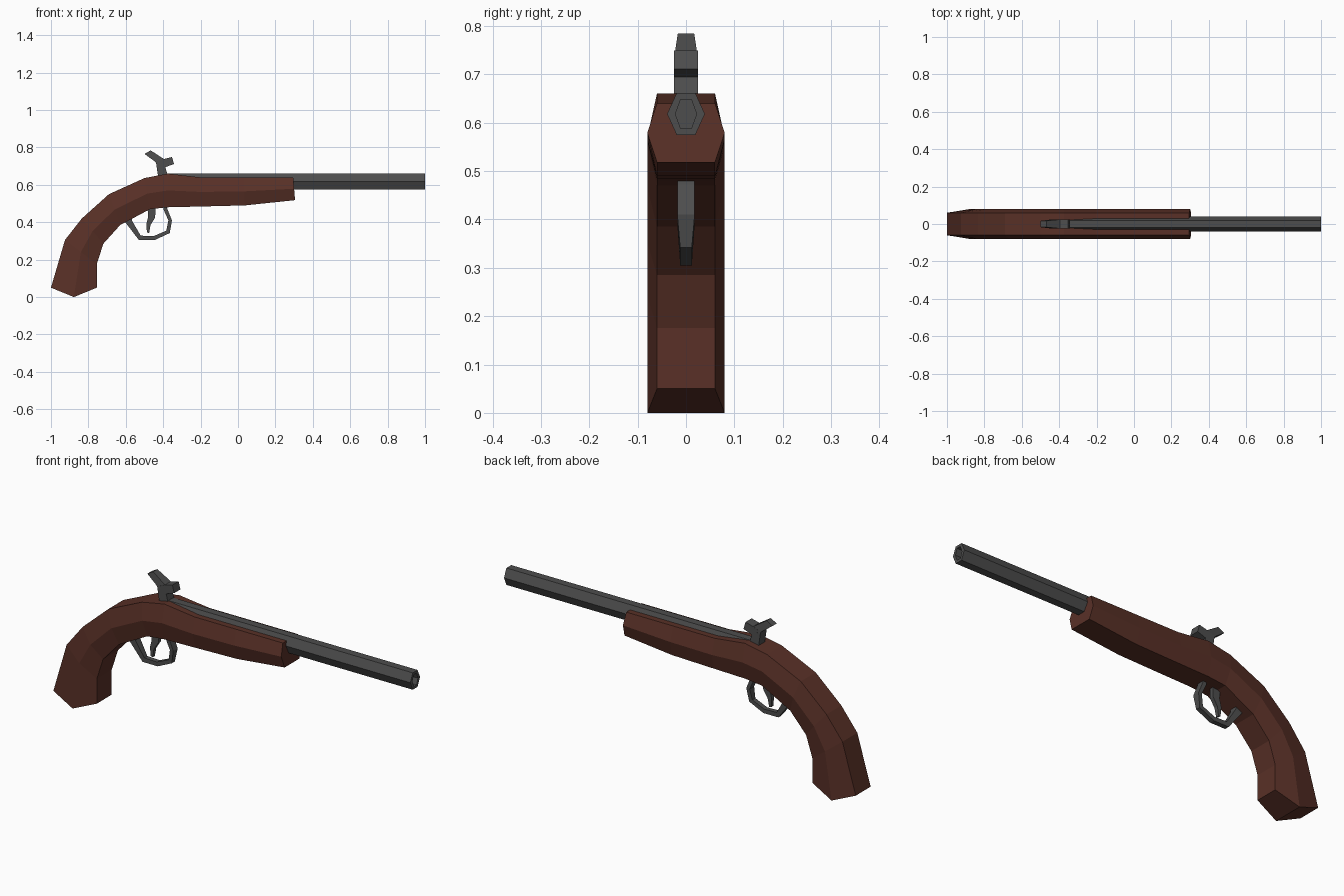
import bpy, bmesh, math

if "Cube" in bpy.data.objects:
    bpy.data.objects.remove(bpy.data.objects["Cube"])

def material(name, rgb):
    m = bpy.data.materials.new(name)
    m.diffuse_color = (*rgb, 1)
    m.use_nodes = True
    m.node_tree.nodes["Principled BSDF"].inputs["Base Color"].default_value = m.diffuse_color
    return m

WOOD = material("dark red wood", (0.10, 0.03, 0.02))
METAL = material("gunmetal grey", (0.075, 0.075, 0.075))

def loft(name, rings, mat, closed_loop=False):
    """Skin a list of vertex rings and cap both ends with fans of quads/ngons."""
    bm = bmesh.new()
    vs = [[bm.verts.new(p) for p in r] for r in rings]
    n = len(rings[0])
    for a, b in zip(vs, vs[1:]):
        for i in range(n):
            j = (i + 1) % n
            bm.faces.new((a[i], a[j], b[j], b[i]))
    for r in (vs[0], vs[-1]):
        if n == 6:   # two quads, folded along the widest line
            bm.faces.new((r[0], r[1], r[2], r[5]))
            bm.faces.new((r[2], r[3], r[4], r[5]))
        else:
            bm.faces.new(r)
    bmesh.ops.recalc_face_normals(bm, faces=bm.faces)
    me = bpy.data.meshes.new(name)
    bm.to_mesh(me)
    bm.free()
    me.materials.append(mat)
    ob = bpy.data.objects.new(name, me)
    bpy.context.collection.objects.link(ob)
    return ob

# Stock: six-sided section following top, widest and bottom lines
top = [(-1, .05), (-.925, .305), (-.835, .42), (-.69, .55), (-.5, .636),
       (-.374, .66), (-.203, .64), (.03, .64), (.295, .64)]
bottom = [(-.755, .05), (-.755, .176), (-.72, .285), (-.63, .385), (-.47, .47),
          (-.375, .48), (-.2, .484), (.037, .49), (.305, .518)]
rings = []
for k, ((tx, tz), (bx, bz)) in enumerate(zip(top, bottom)):
    mx, mz = (tx + bx) / 2, (tz + bz) / 2
    if k == 0:
        mz = 0          # pointed butt
    rings.append([(tx, -.06, tz), (tx, .06, tz), (mx, .08, mz),
                  (bx, .06, bz), (bx, -.06, bz), (mx, -.08, mz)])
loft("stock", rings, WOOD)

# Barrel: hexagonal tube with a recessed bore
def hexagon(x, w, h):
    return [(x, -w / 2, .618 + h), (x, w / 2, .618 + h), (x, w, .618),
            (x, w / 2, .618 - h), (x, -w / 2, .618 - h), (x, -w, .618)]
loft("barrel", [hexagon(-.38, .039, .043), hexagon(1, .039, .043),
                hexagon(1, .022, .03), hexagon(.93, .022, .03)], METAL)

# Hammer: stem, head and thumb spur as one chain of sections
def plate(name, pairs):
    """Sections given as (x1, z1, x2, z2, half width)."""
    return loft(name, [[(a, -w, b), (a, w, b), (c, w, d), (c, -w, d)]
                       for a, b, c, d, w in pairs], METAL)
plate("hammer_spur", [(-.425, .63, -.37, .63, .025), (-.438, .717, -.39, .70, .025),
                      (-.445, .725, -.396, .738, .024), (-.5, .765, -.467, .784, .017)])
plate("hammer_head", [(-.425, .725, -.41, .69, .025), (-.396, .738, -.39, .694, .025),
                      (-.353, .749, -.342, .711, .025)])

# Trigger guard: bent strap, outer and inner edges
plate("trigger_guard", [(-.62, .42, -.57, .44, .018), (-.595, .39, -.565, .405, .018),
                        (-.53, .305, -.52, .328, .012), (-.445, .305, -.45, .326, .012),
                        (-.365, .342, -.383, .355, .012), (-.353, .41, -.372, .41, .018),
                        (-.378, .472, -.397, .465, .018), (-.382, .49, -.4, .49, .018)])

# Trigger: curved tapering blade
plate("trigger", [(-.485, .49, -.44, .49, .01), (-.48, .43, -.443, .425, .01),
                  (-.49, .39, -.468, .385, .01), (-.487, .345, -.475, .342, .008)])
